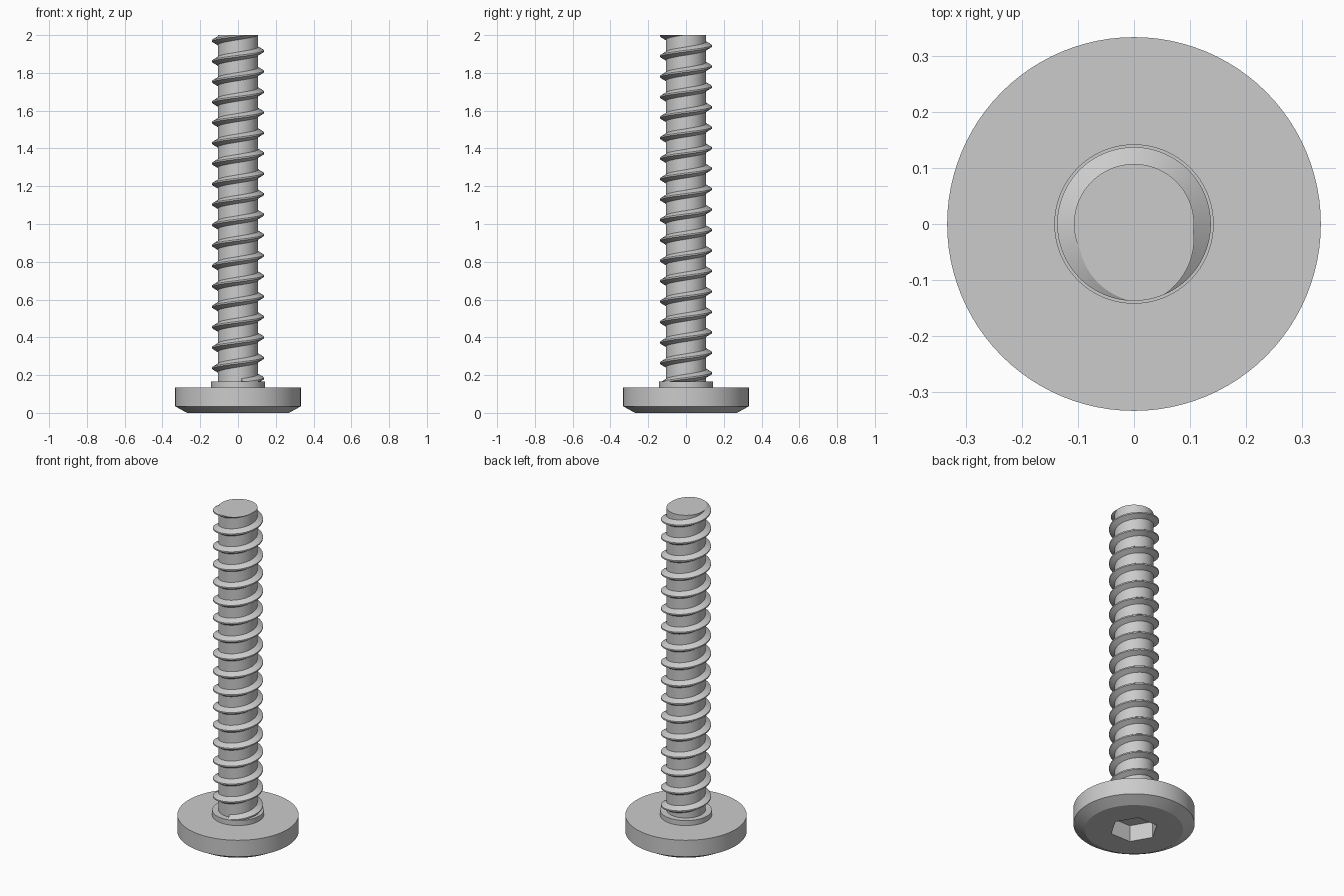
import bpy, bmesh
from math import sin, cos, pi, radians

if "Cube" in bpy.data.objects:
    bpy.data.objects.remove(bpy.data.objects["Cube"])

PITCH = 0.1083
SEG = 96


def finish(name, bm):
    bmesh.ops.recalc_face_normals(bm, faces=bm.faces)
    mesh = bpy.data.meshes.new(name)
    bm.to_mesh(mesh)
    bm.free()
    ob = bpy.data.objects.new(name, mesh)
    bpy.context.collection.objects.link(ob)
    return ob


def lathe(name, profile, sides=SEG):
    """Closed solid of revolution from (radius, z) points, bottom to top."""
    bm = bmesh.new()
    rings = [[bm.verts.new((r * cos(2 * pi * i / sides), r * sin(2 * pi * i / sides), z))
              for i in range(sides)] for r, z in profile]
    for a, b in zip(rings, rings[1:]):
        for i in range(sides):
            j = (i + 1) % sides
            bm.faces.new((a[i], a[j], b[j], b[i]))
    bm.faces.new(rings[0][::-1])
    bm.faces.new(rings[-1])
    return finish(name, bm)


def smooth(ob):
    bpy.ops.object.select_all(action='DESELECT')
    ob.select_set(True)
    bpy.context.view_layer.objects.active = ob
    bpy.ops.object.shade_smooth_by_angle(angle=radians(25))


# Flat round head with a chamfered lower rim
head = lathe("head", [(0.27, 0), (0.333, 0.035), (0.333, 0.135)])

# Hexagonal drive socket cut into the underside
cutter = lathe("socket_cutter", [(0.133, -0.05), (0.133, 0.10)], sides=6)
cutter.hide_render = True
cut = head.modifiers.new("socket", 'BOOLEAN')
cut.operation = 'DIFFERENCE'
cut.solver = 'EXACT'
cut.object = cutter
bpy.context.view_layer.objects.active = head
bpy.ops.object.modifier_apply(modifier=cut.name)
bpy.data.objects.remove(cutter)

# Collar and core shaft
collar = lathe("collar", [(0.142, 0.13), (0.142, 0.165)])
shaft = lathe("shaft", [(0.107, 0.14), (0.107, 2.0)])

# Right-handed helical thread, crest meeting the end plane at 280 degrees
section = [(0.105, -0.023), (0.137, -0.004), (0.137, 0.004), (0.105, 0.023)]
STEPS = 64
turns_down, turns_up = 17, 1
bm = bmesh.new()
rows = []
for k in range(-turns_down * STEPS, turns_up * STEPS + 1):
    t = k / STEPS
    a = radians(280) + 2 * pi * t
    rows.append([bm.verts.new((r * cos(a), r * sin(a), 2.0 + t * PITCH + dz))
                 for r, dz in section])
for p, q in zip(rows, rows[1:]):
    for i in range(4):
        j = (i + 1) % 4
        bm.faces.new((p[i], p[j], q[j], q[i]))
bm.faces.new(rows[0])
bm.faces.new(rows[-1][::-1])

# Trim the thread flush with the shaft end and inside the collar
for z, n in ((2.0, 1), (0.15, -1)):
    res = bmesh.ops.bisect_plane(bm, geom=bm.verts[:] + bm.edges[:] + bm.faces[:], dist=1e-6,
                                 plane_co=(0, 0, z), plane_no=(0, 0, n), clear_outer=True)
    edges = [e for e in res["geom_cut"] if isinstance(e, bmesh.types.BMEdge)]
    bmesh.ops.triangle_fill(bm, edges=edges, use_beauty=True)
thread = finish("thread", bm)

for ob in (head, collar, shaft, thread):
    smooth(ob)
